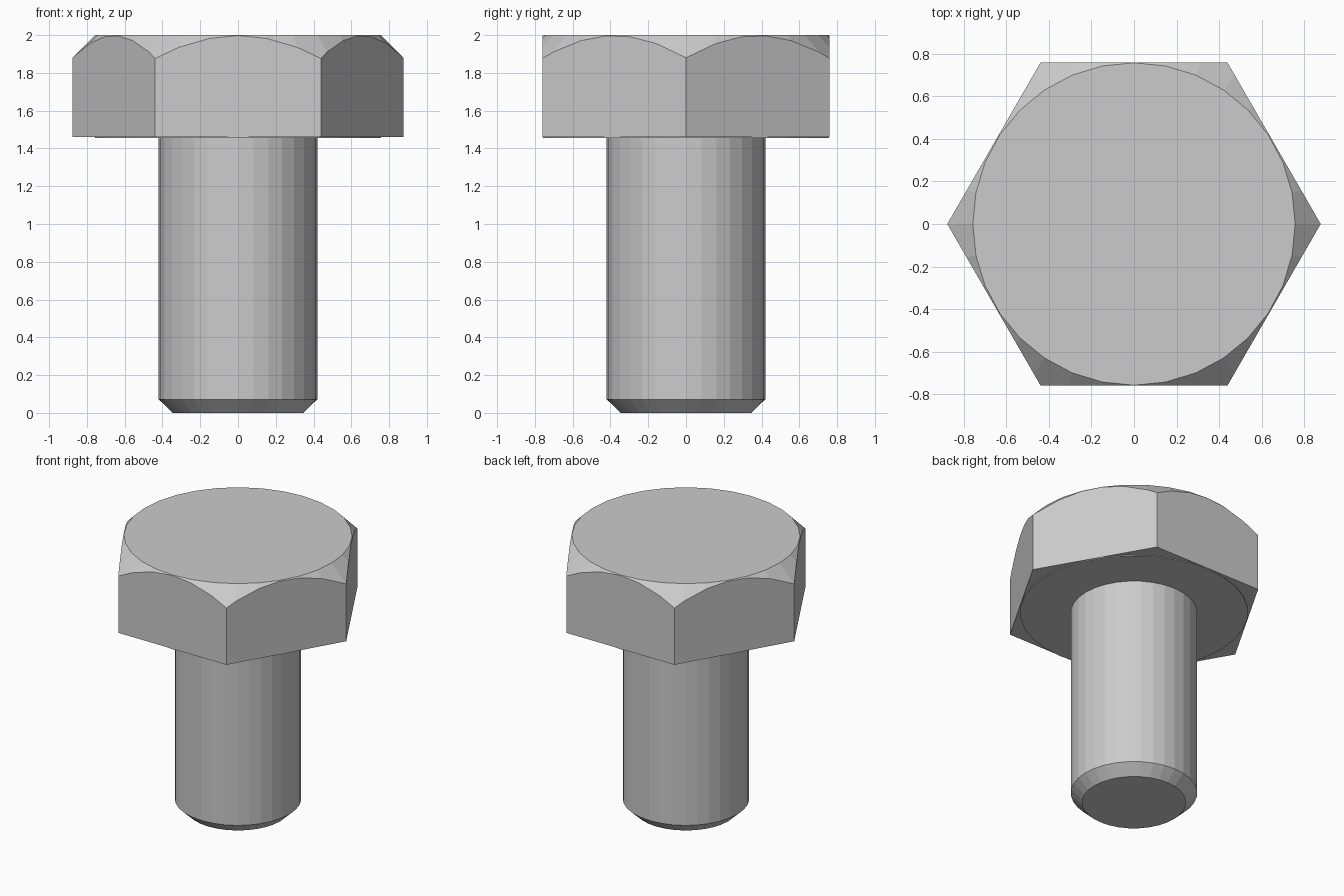
import bpy, bmesh, math

if "Cube" in bpy.data.objects:
    bpy.data.objects.remove(bpy.data.objects["Cube"])

SEGS = 32


def lathe(name, rings, segs):
    """Closed solid from (radius, z) rings, listed bottom to top."""
    bm = bmesh.new()
    loops = []
    for r, z in rings:
        loops.append([bm.verts.new((r * math.cos(2 * math.pi * i / segs),
                                    r * math.sin(2 * math.pi * i / segs), z))
                      for i in range(segs)])
    for a, b in zip(loops, loops[1:]):
        for i in range(segs):
            j = (i + 1) % segs
            bm.faces.new((a[i], a[j], b[j], b[i]))
    bm.faces.new(loops[0][::-1])
    bm.faces.new(loops[-1])
    mesh = bpy.data.meshes.new(name)
    bm.to_mesh(mesh)
    bm.free()
    obj = bpy.data.objects.new(name, mesh)
    bpy.context.collection.objects.link(obj)
    return obj


# Shank with chamfered tip
lathe("shank", [(0.345, 0), (0.42, 0.072), (0.42, 1.457)], SEGS)

# Thin bearing face under the head
lathe("bearing_face", [(0.757, 1.455), (0.757, 1.462)], SEGS)

# Hexagonal head, corners trimmed by a 45 degree cone
head = lathe("hex_head", [(0.877, 1.46), (0.877, 2.0)], 6)
cone = lathe("chamfer_cutter",
             [(1.457, 1.3), (0.757, 2.0), (0.747, 2.01)], SEGS)
cone.hide_render = True
cone.hide_viewport = False
trim = head.modifiers.new("corner_chamfer", 'BOOLEAN')
trim.operation = 'INTERSECT'
trim.solver = 'EXACT'
trim.object = cone

# Bake the chamfer and discard the cutter
bpy.context.view_layer.objects.active = head
head.select_set(True)
bpy.ops.object.modifier_apply(modifier=trim.name)
bpy.data.objects.remove(cone)
